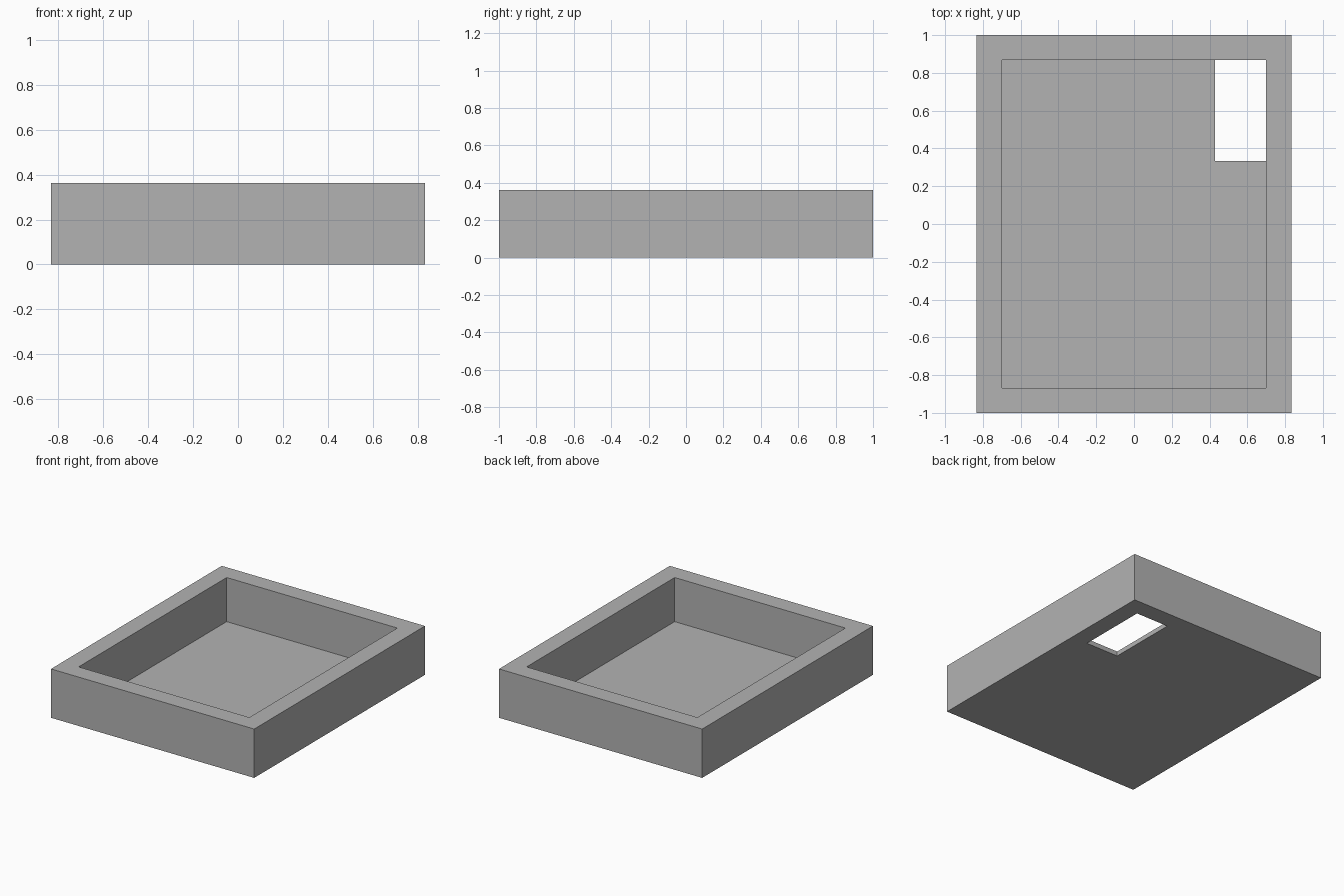
import bpy
import bmesh

cube = bpy.data.objects.get("Cube")
if cube:
    bpy.data.objects.remove(cube, do_unlink=True)

HALF_X, HALF_Y, HEIGHT = 0.833, 1.0, 0.362
WALL, FLOOR = 0.133, 0.035
IN_X, IN_Y = HALF_X - WALL, HALF_Y - WALL

grey = bpy.data.materials.new("plain grey")
grey.use_nodes = True
grey.diffuse_color = (0.45, 0.45, 0.45, 1)
grey.node_tree.nodes["Principled BSDF"].inputs["Base Color"].default_value = grey.diffuse_color


def box(name, low, high):
    """Axis-aligned box between two opposite corners."""
    bm = bmesh.new()
    bmesh.ops.create_cube(bm, size=1)
    for v in bm.verts:
        v.co = [l if c < 0 else h for c, l, h in zip(v.co, low, high)]
    mesh = bpy.data.meshes.new(name)
    bm.to_mesh(mesh)
    bm.free()
    mesh.materials.append(grey)
    obj = bpy.data.objects.new(name, mesh)
    bpy.context.collection.objects.link(obj)
    return obj


def cut(target, cutter):
    """Subtract a hidden cutter from the target."""
    cutter.hide_render = True
    cutter.hide_viewport = True
    cutter.display_type = 'WIRE'
    mod = target.modifiers.new(cutter.name, 'BOOLEAN')
    mod.operation = 'DIFFERENCE'
    mod.solver = 'EXACT'
    mod.object = cutter


# Solid tray block
tray = box("tray", (-HALF_X, -HALF_Y, 0), (HALF_X, HALF_Y, HEIGHT))

# Open interior
cut(tray, box("interior_cutter", (-IN_X, -IN_Y, FLOOR), (IN_X, IN_Y, HEIGHT + 0.2)))

# Rectangular floor opening in the back left corner, flush with the walls
cut(tray, box("floor_opening_cutter", (0.43, 0.333, -0.2), (IN_X, IN_Y, HEIGHT / 2)))

# Bake the cuts into the tray and drop the cutters
bpy.context.view_layer.update()
graph = bpy.context.evaluated_depsgraph_get()
finished = bpy.data.meshes.new_from_object(tray.evaluated_get(graph))
cutters = [m.object for m in tray.modifiers]
tray.modifiers.clear()
tray.data = finished
for c in cutters:
    bpy.data.objects.remove(c, do_unlink=True)
